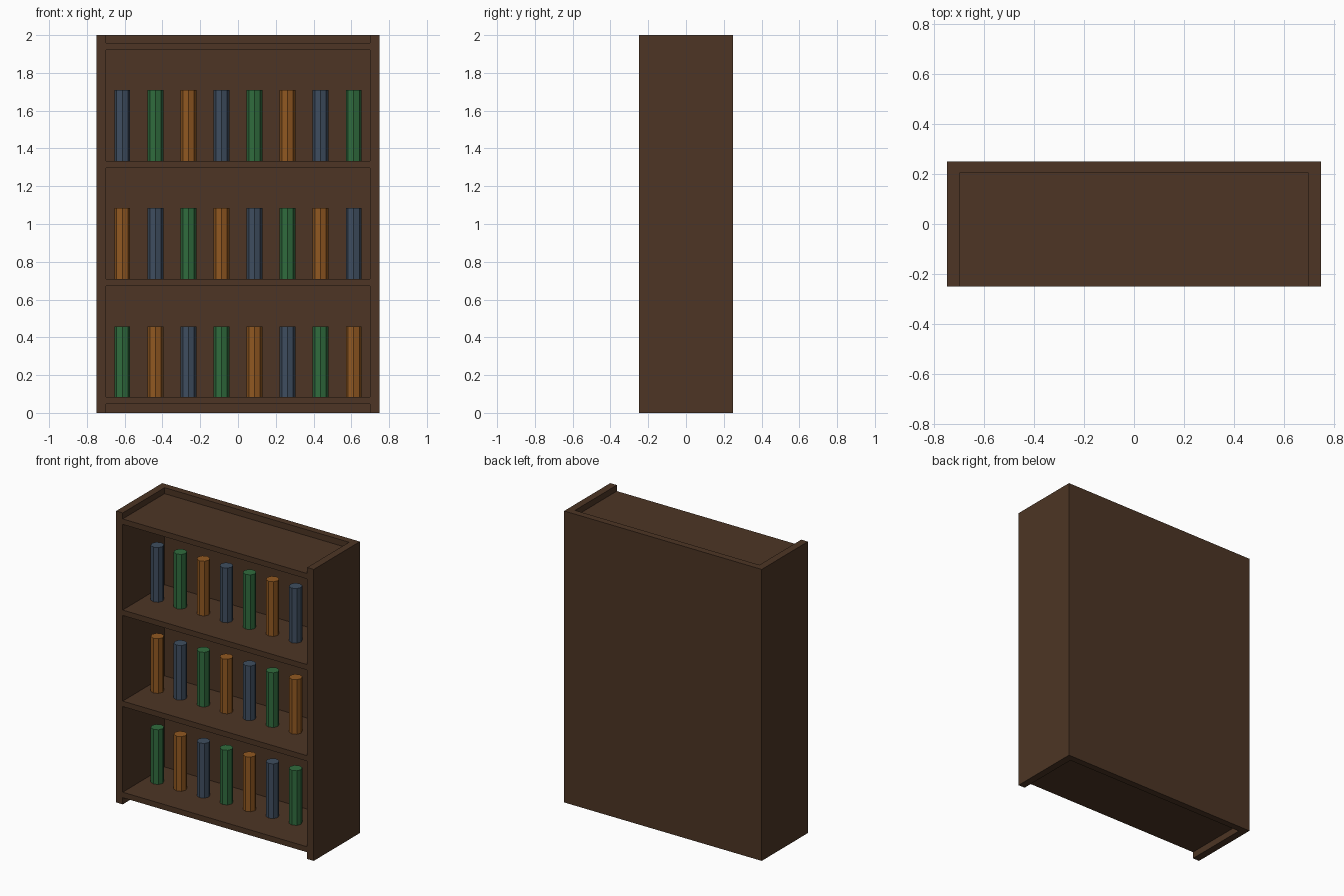
import bpy
import bmesh
import math

cube = bpy.data.objects.get("Cube")
if cube:
    bpy.data.objects.remove(cube, do_unlink=True)


def material(name, rgb):
    mat = bpy.data.materials.new(name)
    mat.use_nodes = True
    color = (*rgb, 1.0)
    mat.diffuse_color = color
    bsdf = next(n for n in mat.node_tree.nodes if n.type == 'BSDF_PRINCIPLED')
    bsdf.inputs["Base Color"].default_value = color
    return mat


def add_object(name, bm, mat):
    bmesh.ops.recalc_face_normals(bm, faces=bm.faces)
    mesh = bpy.data.meshes.new(name)
    bm.to_mesh(mesh)
    bm.free()
    mesh.materials.append(mat)
    obj = bpy.data.objects.new(name, mesh)
    bpy.context.collection.objects.link(obj)
    return obj


def prism(name, outline, bottom, height, mat):
    """Extrude a flat outline upwards."""
    bm = bmesh.new()
    face = bm.faces.new([bm.verts.new((x, y, bottom)) for x, y in outline])
    grown = bmesh.ops.extrude_face_region(bm, geom=[face], use_keep_orig=True)
    top = [v for v in grown["geom"] if isinstance(v, bmesh.types.BMVert)]
    bmesh.ops.translate(bm, verts=top, vec=(0, 0, height))
    return add_object(name, bm, mat)


wood = material("dark_wood", (0.074, 0.036, 0.018))
green = material("green_cover", (0.030, 0.150, 0.048))
orange = material("orange_cover", (0.285, 0.098, 0.015))
blue = material("blue_cover", (0.050, 0.076, 0.116))
covers = [green, orange, blue]

HALF_W, HALF_D, HEIGHT = 0.75, 0.25, 2.0
INNER_X, INNER_Y = 0.70, 0.204
SHELF_T, SHELF_STEP, FIRST_SHELF = 0.0375, 0.625, 0.046

# Side panels and back panel as one U-shaped carcass
prism("bookcase_carcass", [
    (-HALF_W, -HALF_D), (-INNER_X, -HALF_D), (-INNER_X, INNER_Y),
    (INNER_X, INNER_Y), (INNER_X, -HALF_D), (HALF_W, -HALF_D),
    (HALF_W, HALF_D), (-HALF_W, HALF_D)], 0, HEIGHT, wood)

# Shelves, flush with the front of the sides
shelf_outline = [(-INNER_X, -HALF_D), (INNER_X, -HALF_D),
                 (INNER_X, INNER_Y), (-INNER_X, INNER_Y)]
for level in range(4):
    prism(f"shelf_{level + 1}", shelf_outline,
          FIRST_SHELF + level * SHELF_STEP, SHELF_T, wood)

# Eight-sided books standing in a row on the lower three shelves
BOOKS, BOOK_R, BOOK_H, BOOK_STEP = 8, 0.042, 0.375, 0.175
for row in range(3):
    base = FIRST_SHELF + SHELF_T + row * SHELF_STEP
    for col in range(BOOKS):
        cx = (col - (BOOKS - 1) / 2) * BOOK_STEP
        outline = [(cx + BOOK_R * math.cos(k * math.tau / 8),
                    BOOK_R * math.sin(k * math.tau / 8)) for k in range(8)]
        prism(f"book_{row + 1}_{col + 1}", outline, base, BOOK_H,
              covers[(row + col) % 3])
